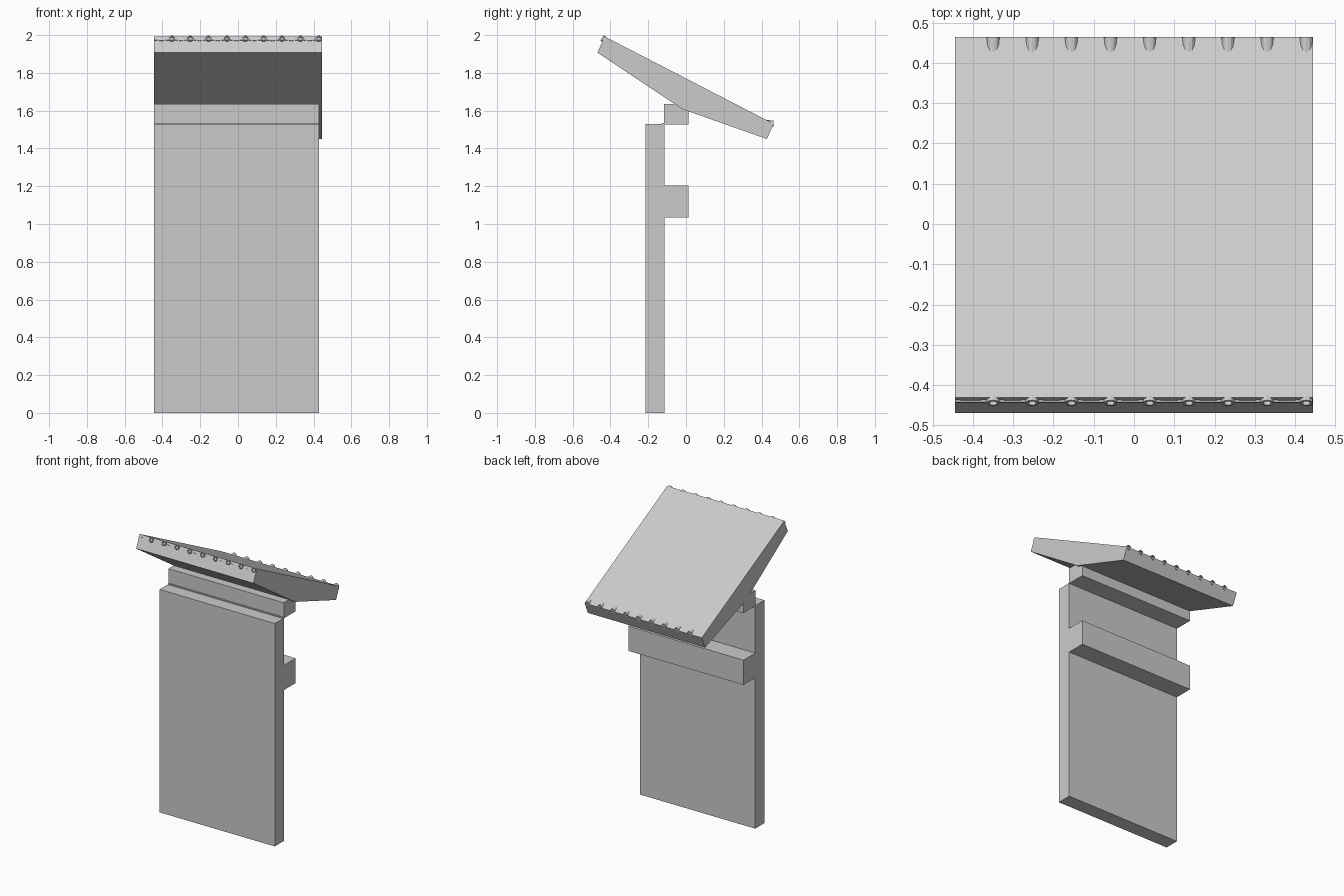
import bpy, math
from mathutils import Vector

if "Cube" in bpy.data.objects:
    bpy.data.objects.remove(bpy.data.objects["Cube"])

XL, XW, XR = -0.445, 0.43, 0.445


def make(name, verts, faces):
    me = bpy.data.meshes.new(name)
    me.from_pydata(verts, [], faces)
    me.update()
    ob = bpy.data.objects.new(name, me)
    bpy.context.collection.objects.link(ob)
    return ob


def extrude(name, prof, x0, x1):
    """Extrude a counter-clockwise (y, z) profile along x."""
    n = len(prof)
    verts = [(x, y, z) for x in (x0, x1) for y, z in prof]
    faces = [tuple(reversed(range(n))), tuple(range(n, 2 * n))]
    faces += [(i, (i + 1) % n, n + (i + 1) % n, n + i) for i in range(n)]
    return make(name, verts, faces)


def rect(y0, y1, z0, z1):
    return [(y0, z0), (y1, z0), (y1, z1), (y0, z1)]


def tube(name, x, start, end, r_out, r_in, n=12):
    """Open tube in the yz plane between two (y, z) points."""
    a, b = Vector((x, *start)), Vector((x, *end))
    d = (b - a).normalized()
    u = Vector((1, 0, 0))
    v = d.cross(u)
    verts = []
    for c, r in ((a, r_out), (b, r_out), (b, r_in), (a, r_in)):
        for i in range(n):
            t = 2 * math.pi * i / n
            verts.append(c + r * (math.cos(t) * u + math.sin(t) * v))
    faces = []
    for k in range(4):
        m = (k + 1) % 4
        for i in range(n):
            j = (i + 1) % n
            faces.append((k * n + i, k * n + j, m * n + j, m * n + i))
    return make(name, verts, faces)


# Wall and the beams behind it
extrude("wall", rect(-0.215, -0.115, 0, 1.53), XL, XW)
extrude("shelf_beam", rect(-0.115, 0.012, 1.035, 1.205), XL, XW)
extrude("ridge_beam", [(-0.117, 1.528), (0.012, 1.528), (0.012, 1.60),
                       (-0.02, 1.612), (-0.06, 1.635), (-0.117, 1.635)], XL, XW)
extrude("joint_strip", rect(-0.126, -0.116, 1.528, 1.536), XL, XW)

# Sloping roof slab with a bent underside
extrude("roof_slab", [(-0.469, 1.907), (-0.02, 1.608), (0.428, 1.45),
                      (0.464, 1.531), (-0.431, 1.993)], XL, XR)

# Barrel tile ends along both eaves
xs = [-0.35 + 0.0972 * i for i in range(9)]
for x in xs:
    tube("front_tile_end", x, (-0.445, 1.984), (-0.432, 1.977), 0.016, 0.010)
    tube("back_tile_end", x, (0.418, 1.535), (0.463, 1.532), 0.016, 0.010)

# Thin sagging tile edge between the front tile ends
edges = [XL] + [x + s * 0.015 for x in xs for s in (-1, 1)]
for a, b in zip(edges[::2], edges[1::2]):
    m = (a + b) / 2
    cols = [(a, 0.0), (m, -0.005), (b, 0.0)]
    for (x0, s0), (x1, s1) in zip(cols, cols[1:]):
        verts = [(x, y, z + s) for x, s in ((x0, s0), (x1, s1))
                 for y, z in ((-0.445, 1.975), (-0.43, 1.969), (-0.43, 1.976), (-0.442, 1.982))]
        make("front_tile_edge", verts, [(3, 2, 1, 0), (4, 5, 6, 7), (0, 1, 5, 4),
                                        (1, 2, 6, 5), (2, 3, 7, 6), (3, 0, 4, 7)])
